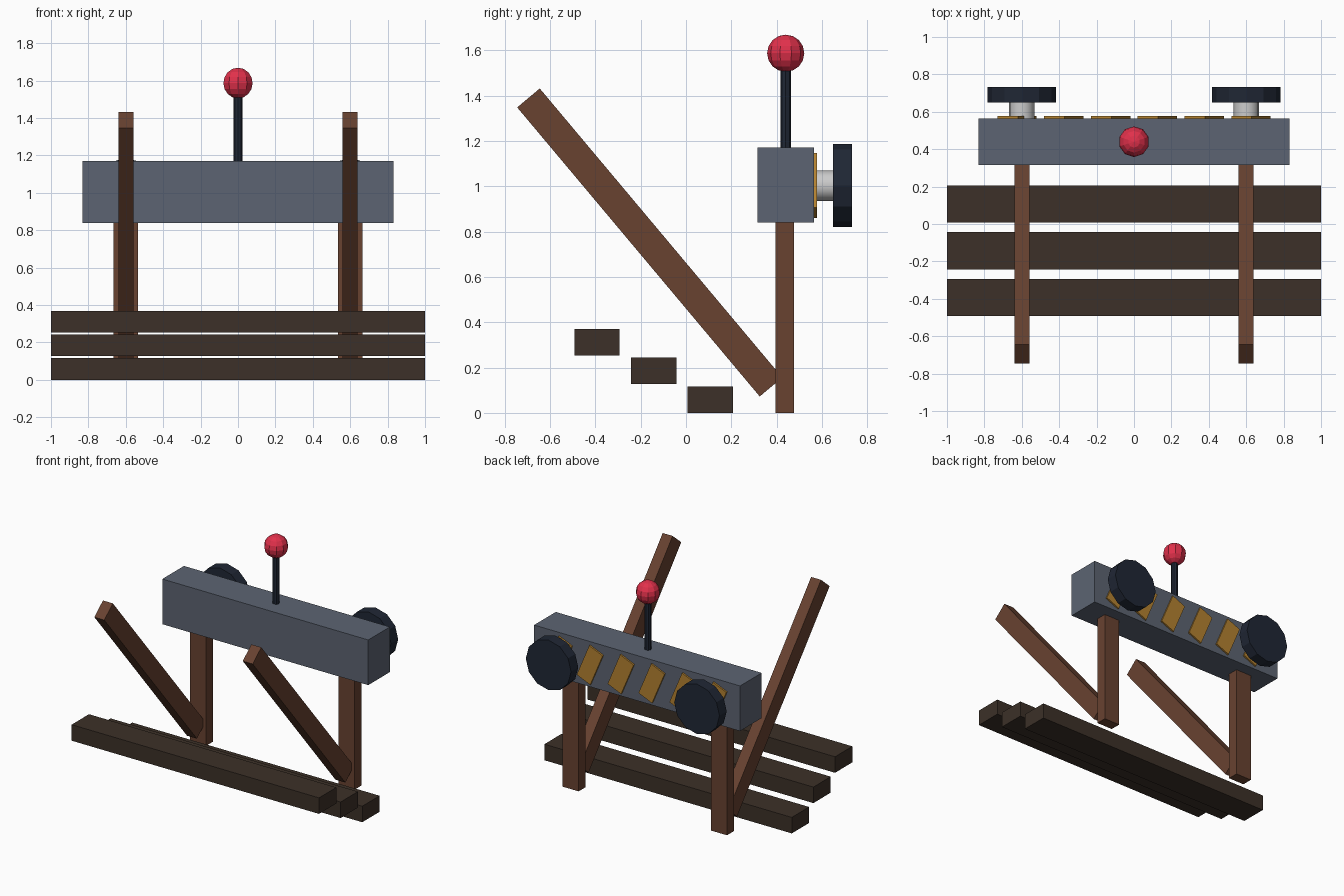
import bpy
from math import radians

if "Cube" in bpy.data.objects:
    bpy.data.objects.remove(bpy.data.objects["Cube"])


def material(name, r, g, b):
    m = bpy.data.materials.new(name)
    m.diffuse_color = (r, g, b, 1)
    m.use_nodes = True
    m.node_tree.nodes["Principled BSDF"].inputs["Base Color"].default_value = m.diffuse_color
    return m


slate = material("slate", 0.107, 0.127, 0.168)
brown = material("brown", 0.138, 0.054, 0.03)
dark_wood = material("dark_wood", 0.045, 0.03, 0.021)
black = material("black", 0.014, 0.02, 0.035)
red = material("red", 0.75, 0.03, 0.07)
yellow = material("yellow", 0.45, 0.22, 0.03)


def finish(name, mat):
    ob = bpy.context.object
    ob.name = name
    if mat:
        ob.data.materials.append(mat)
    return ob


def box(name, loc, size, mat, rot=(0, 0, 0)):
    bpy.ops.mesh.primitive_cube_add(size=1, location=loc, rotation=rot)
    bpy.context.object.scale = size
    return finish(name, mat)


def rod(name, loc, radius, depth, sides, mat, rot=(0, 0, 0)):
    bpy.ops.mesh.primitive_cylinder_add(vertices=sides, radius=radius, depth=depth,
                                        location=loc, rotation=rot)
    return finish(name, mat)


# Three stepped planks, rising toward the front
for i in range(3):
    box(f"plank_{i + 1}", (0, 0.107 - 0.25 * i, 0.059 + 0.126 * i),
        (2, 0.2, 0.117), dark_wood)

# Main beam
box("beam", (0, 0.44, 1.005), (1.665, 0.25, 0.33), slate)

# Posts, slanted braces, hubs and wheels on each side
for side, x in (("left", -0.6), ("right", 0.6)):
    box(f"{side}_post", (x, 0.436, 0.43), (0.13, 0.08, 0.86), brown)
    box(f"{side}_brace", (x, -0.16, 0.752), (0.08, 0.13, 1.665), brown,
        (radians(40), 0, 0))
    rod(f"{side}_hub", (x, 0.605, 1.003), 0.067, 0.13, 16, None, (radians(90), 0, 0))
    bpy.ops.object.shade_smooth_by_angle()
    rod(f"{side}_wheel", (x, 0.69, 1.003), 0.183, 0.083, 12, black, (radians(90), 0, 0))

# Tilted warning stripes on the back of the beam
for i in range(6):
    box(f"stripe_{i + 1}", (-0.625 + 0.25 * i, 0.57, 1.003),
        (0.118, 0.014, 0.26), yellow, (0, -0.4, 0))

# Lever and ball knob
rod("lever", (0, 0.44, 1.35), 0.023, 0.42, 8, black)
bpy.ops.mesh.primitive_uv_sphere_add(segments=10, ring_count=8, radius=0.082,
                                     location=(0, 0.44, 1.587))
finish("knob", red)
